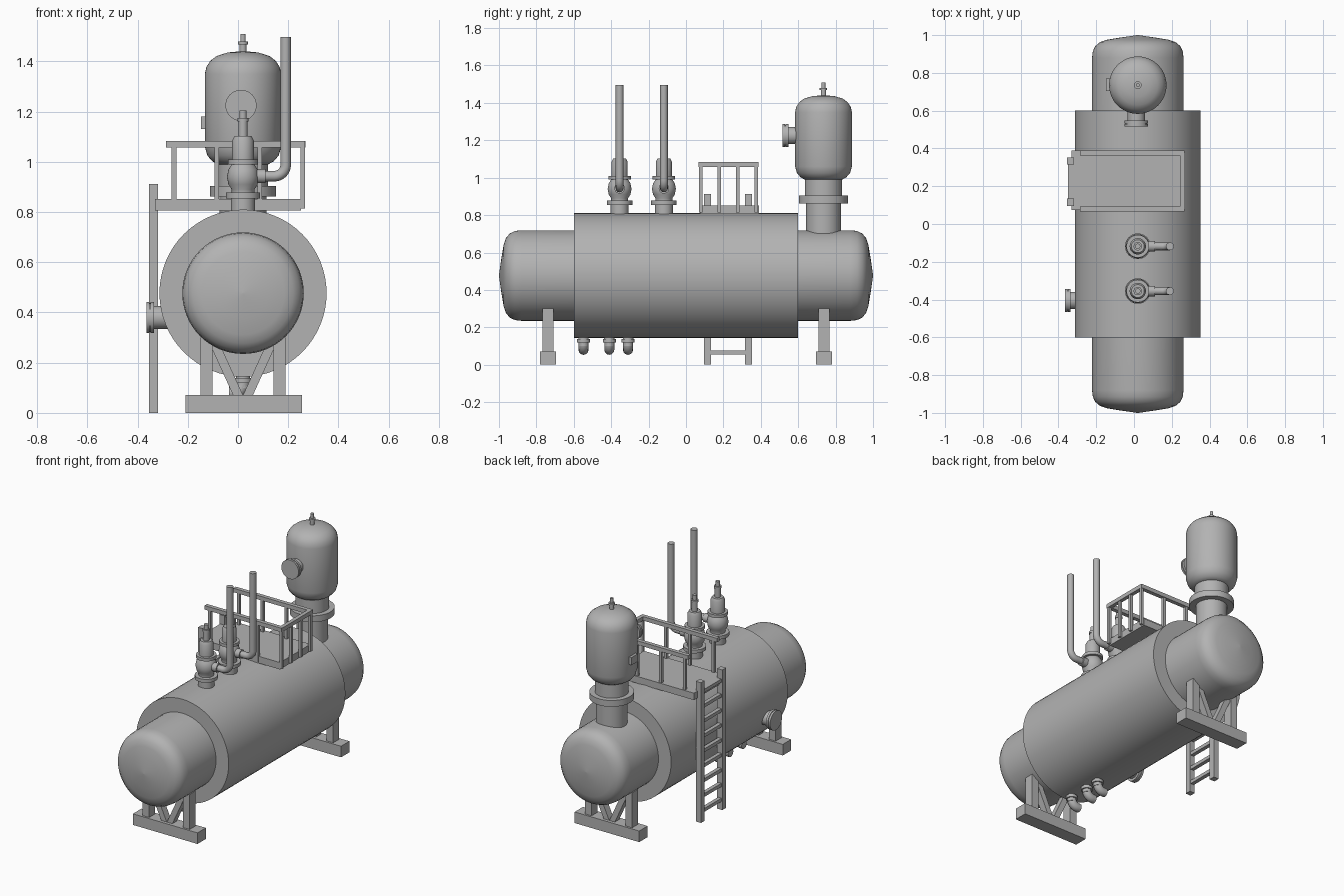
import bpy
import math
from mathutils import Vector

old = bpy.data.objects.get("Cube")
if old:
    bpy.data.objects.remove(old, do_unlink=True)

CX = 0.02       # tank axis x
CZ = 0.477      # tank axis height

steel = bpy.data.materials.new("grey_steel")
steel.use_nodes = True
GREY = (0.45, 0.45, 0.45, 1)
steel.diffuse_color = GREY
steel.node_tree.nodes["Principled BSDF"].inputs["Base Color"].default_value = GREY


def finish(ob, smooth=True):
    ob.data.materials.append(steel)
    if smooth:
        bpy.ops.object.select_all(action='DESELECT')
        ob.select_set(True)
        bpy.context.view_layer.objects.active = ob
        bpy.ops.object.shade_smooth_by_angle(angle=math.radians(40))
    return ob


def add_mesh(name, verts, faces, smooth):
    me = bpy.data.meshes.new(name)
    me.from_pydata(verts, [], faces)
    ob = bpy.data.objects.new(name, me)
    bpy.context.collection.objects.link(ob)
    return finish(ob, smooth)


def lathe(name, profile, origin, axis=(0, 0, 1), n=32):
    """Spin (radius, distance) pairs around an axis, with closed ends."""
    rot = Vector(axis).to_track_quat('Z', 'Y')
    verts, faces = [], []
    for r, h in profile:
        for i in range(n):
            a = 2 * math.pi * i / n
            p = Vector((r * math.cos(a), r * math.sin(a), h))
            verts.append(rot @ p + Vector(origin))
    for k in range(len(profile) - 1):
        for i in range(n):
            j = (i + 1) % n
            faces.append((k * n + i, k * n + j, k * n + n + j, k * n + n + i))
    last = (len(profile) - 1) * n
    faces.append(tuple(reversed(range(n))))
    faces.append(tuple(range(last, last + n)))
    return add_mesh(name, verts, faces, True)


def beam(name, a, b, width, depth, side=(0, 1, 0)):
    """Rectangular bar from a to b; depth runs along side."""
    a, b, s = Vector(a), Vector(b), Vector(side)
    w = (b - a).cross(s).normalized() * width / 2
    d = s * depth / 2
    verts = [p + i * w + j * d for p in (a, b)
             for i, j in ((-1, -1), (1, -1), (1, 1), (-1, 1))]
    faces = [(0, 1, 2, 3), (7, 6, 5, 4)]
    faces += [(i, i + 4, (i + 1) % 4 + 4, (i + 1) % 4) for i in range(4)]
    return add_mesh(name, verts, faces, False)


def box(name, x, y, z):
    yc, zc = sum(y) / 2, sum(z) / 2
    return beam(name, (x[0], yc, zc), (x[1], yc, zc), z[1] - z[0], y[1] - y[0])


def bent_pipe(name, start, corner, end, radius, bend):
    """Round pipe with one rounded corner."""
    s, c, e = Vector(start), Vector(corner), Vector(end)
    u, v = (s - c).normalized() * bend, (e - c).normalized() * bend
    pts = [s]
    for i in range(9):
        t = math.pi / 2 * i / 8
        pts.append(c + u * (1 - math.sin(t)) + v * (1 - math.cos(t)))
    pts.append(e)
    cu = bpy.data.curves.new(name, 'CURVE')
    cu.dimensions = '3D'
    cu.bevel_depth = radius
    cu.bevel_resolution = 4
    cu.use_fill_caps = True
    sp = cu.splines.new('POLY')
    sp.points.add(len(pts) - 1)
    for q, p in zip(sp.points, pts):
        q.co = (*p, 1)
    ob = bpy.data.objects.new(name, cu)
    bpy.context.collection.objects.link(ob)
    bpy.ops.object.select_all(action='DESELECT')
    ob.select_set(True)
    bpy.context.view_layer.objects.active = ob
    bpy.ops.object.convert(target='MESH')
    return finish(bpy.context.view_layer.objects.active)


# Inner vessel with domed ends, and the wide jacket around its middle
half = [(0.003, 1.0), (0.10, 0.986), (0.165, 0.975), (0.2, 0.963),
        (0.225, 0.942), (0.238, 0.915), (0.242, 0.88)]
vessel = [(r, -h) for r, h in half] + [(r, h) for r, h in reversed(half)]
lathe("inner_vessel", vessel, (CX, 0, CZ), (0, 1, 0), 64)
lathe("outer_jacket", [(0.333, -0.6), (0.333, 0.6)], (CX, 0, CZ), (0, 1, 0), 64)

# Support saddles at both ends
for end, y in (("front", -0.738), ("back", 0.738)):
    box(end + "_saddle_base", (-0.21, 0.255), (y - 0.043, y + 0.043), (0, 0.072))
    for side, s in (("right", -1), ("left", 1)):
        x = CX + s * 0.146
        box(f"{end}_{side}_leg", (x - 0.024, x + 0.024), (y - 0.03, y + 0.03), (0.07, 0.3))
        beam(f"{end}_{side}_brace", (CX + s * 0.015, y, 0.06),
             (CX + s * 0.115, y, 0.28), 0.036, 0.045)

# Steam dome tower with neck and flange
TY = 0.735
lathe("tower_neck", [(0.093, 0.62), (0.093, 0.863), (0.132, 0.863), (0.132, 0.904),
                     (0.1, 0.904), (0.1, 1.01)], (CX, TY, 0), n=48)
lathe("tower", [(0.1, 0.99), (0.122, 1.002), (0.142, 1.025), (0.152, 1.06),
                (0.152, 1.35), (0.146, 1.378), (0.13, 1.403), (0.105, 1.422),
                (0.06, 1.436), (0.003, 1.441)], (CX, TY, 0), n=48)
lathe("tower_top_nozzle", [(0.014, 1.43), (0.014, 1.468), (0.02, 1.468), (0.02, 1.48),
                           (0.01, 1.48), (0.01, 1.51)], (CX, TY, 0), n=16)
nozzle = [(0.046, -0.08), (0.046, 0.05), (0.062, 0.05), (0.062, 0.064),
          (0.057, 0.064), (0.057, 0.068), (0.062, 0.068), (0.062, 0.08)]
lathe("tower_front_nozzle", nozzle, (CX - 0.008, 0.597, 1.225), (0, -1, 0))
box("tower_plate", (-0.147, -0.115), (TY - 0.03, TY + 0.035), (1.13, 1.18))

# Side nozzle on the jacket
lathe("side_nozzle", nozzle, (-0.285, -0.405, 0.38), (-1, 0, 0))

# Safety valves with exhaust pipes
valve = [(0.048, 0.78), (0.048, 0.855), (0.068, 0.855), (0.068, 0.877), (0.045, 0.877),
         (0.045, 0.89), (0.058, 0.91), (0.064, 0.94), (0.058, 0.97), (0.045, 0.99),
         (0.06, 0.99), (0.06, 1.01), (0.043, 1.01), (0.043, 1.085), (0.034, 1.103),
         (0.018, 1.103), (0.018, 1.16), (0.022, 1.16), (0.022, 1.175),
         (0.014, 1.175), (0.014, 1.205)]
for end, y in (("front", -0.355), ("back", -0.118)):
    lathe(end + "_safety_valve", valve, (CX, y, 0))
    lathe(end + "_outlet_collar", [(0.028, 0), (0.028, 0.09)], (CX, y, 0.943), (1, 0, 0), 20)
    bent_pipe(end + "_exhaust_pipe", (CX + 0.04, y, 0.943), (0.19, y, 0.943),
              (0.19, y, 1.497), 0.021, 0.045)

# Drain elbows under the jacket
for i, y in enumerate((-0.548, -0.41, -0.31)):
    lathe(f"drain_flange_{i + 1}", [(0.026, 0.1), (0.026, 0.12), (0.035, 0.12), (0.035, 0.138),
                                    (0.028, 0.138), (0.028, 0.18)], (CX, y, 0), n=20)
    bent_pipe(f"drain_elbow_{i + 1}", (CX, y, 0.14), (CX, y, 0.08),
              (CX - 0.055, y, 0.08), 0.027, 0.04)

# Platform and railing, open on the ladder side
box("platform", (-0.33, 0.25), (0.075, 0.39), (0.807, 0.852))
X0, X1, Y0, Y1 = -0.255, 0.257, 0.079, 0.375
for end, y in (("front", Y0), ("back", Y1)):
    box(end + "_rail", (-0.287, X1 + 0.01), (y - 0.013, y + 0.013), (1.057, 1.083))
    for i in range(4):
        x = X0 + (X1 - X0) * i / 3
        box(f"{end}_rail_post_{i + 1}", (x - 0.009, x + 0.009), (y - 0.009, y + 0.009),
            (0.815, 1.06))
box("side_rail", (X1 - 0.013, X1 + 0.012), (Y0, Y1), (1.057, 1.083))
for i in (1, 2):
    y = Y0 + (Y1 - Y0) * i / 3
    box(f"side_rail_post_{i}", (X1 - 0.009, X1 + 0.009), (y - 0.009, y + 0.009), (0.815, 1.06))

# Ladder
for end, y in (("front", 0.115), ("back", 0.334)):
    box(end + "_ladder_stile", (-0.355, -0.318), (y - 0.019, y + 0.019), (0, 0.912))
for i in range(9):
    z = 0.065 + i * 0.097
    box(f"ladder_rung_{i + 1}", (-0.349, -0.324), (0.115, 0.334), (z - 0.011, z + 0.011))
